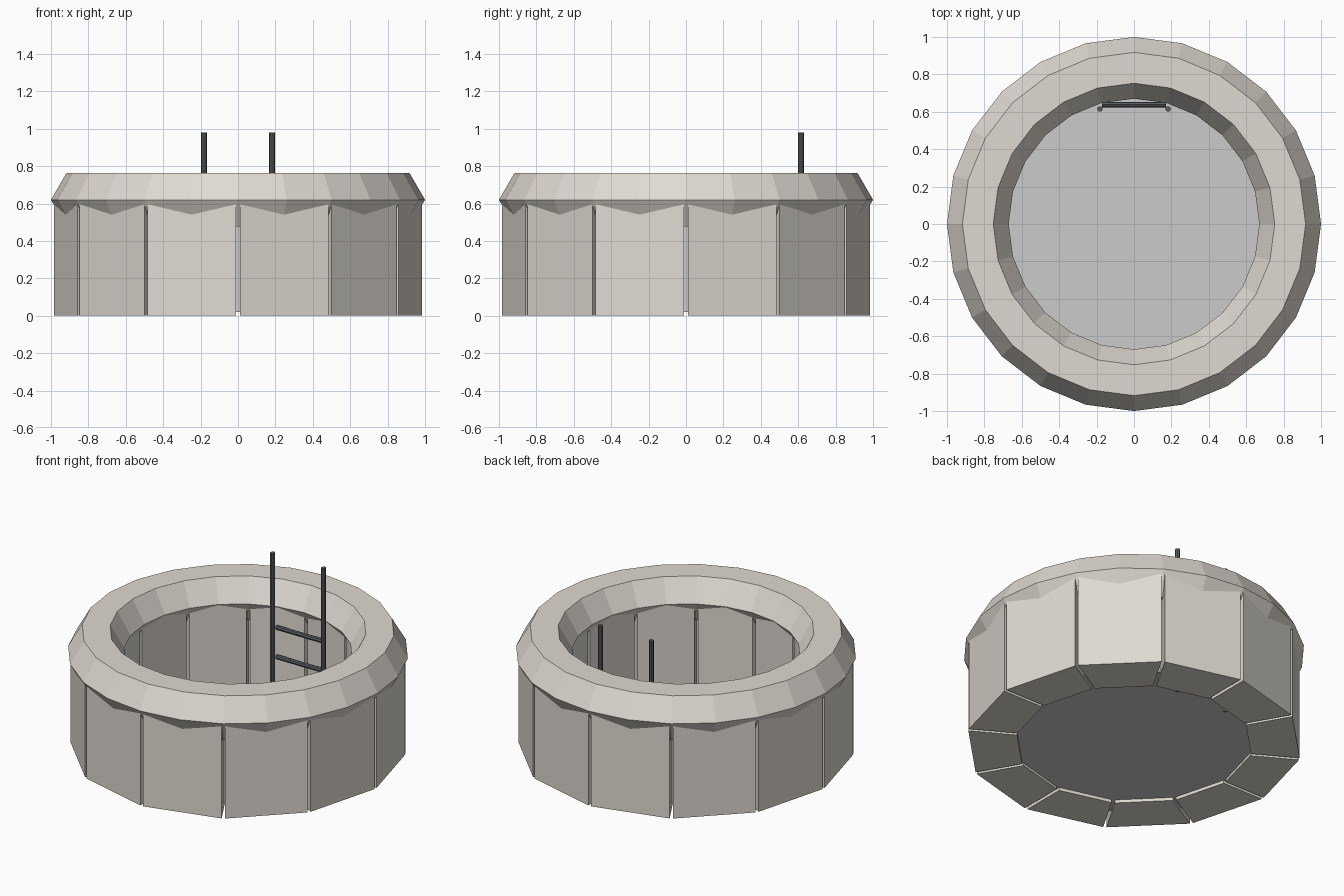
import bpy, bmesh
from math import pi, sin, cos, asin

if "Cube" in bpy.data.objects:
    bpy.data.objects.remove(bpy.data.objects["Cube"])


def material(name, color):
    m = bpy.data.materials.new(name)
    m.diffuse_color = (*color, 1)
    m.use_nodes = True
    m.node_tree.nodes["Principled BSDF"].inputs["Base Color"].default_value = m.diffuse_color
    return m


stone = material("stone", (0.74, 0.70, 0.64))
iron = material("dark_iron", (0.10, 0.11, 0.12))


def mesh_object(name, bm, mat=None):
    bmesh.ops.recalc_face_normals(bm, faces=bm.faces)
    me = bpy.data.meshes.new(name)
    bm.to_mesh(me)
    bm.free()
    ob = bpy.data.objects.new(name, me)
    bpy.context.collection.objects.link(ob)
    if mat:
        me.materials.append(mat)
    return ob


# Wall: twelve flat-faced stone blocks with narrow parallel joints
SIDES, R_OUT, R_IN, HALF_GAP, WALL_TOP = 12, 0.985, 0.695, 0.010, 0.62
for i in range(SIDES):
    a0, a1 = 2 * pi * i / SIDES, 2 * pi * (i + 1) / SIDES
    bm = bmesh.new()
    plan = []
    for r, a, s in ((R_IN, a0, 1), (R_OUT, a0, 1), (R_OUT, a1, -1), (R_IN, a1, -1)):
        t = a + s * asin(HALF_GAP / r)
        plan.append(bm.verts.new((r * cos(t), r * sin(t), 0)))
    base = bm.faces.new(plan)
    top = bmesh.ops.extrude_face_region(bm, geom=[base], use_keep_orig=True)
    verts = [v for v in top["geom"] if isinstance(v, bmesh.types.BMVert)]
    bmesh.ops.translate(bm, verts=verts, vec=(0, 0, WALL_TOP))
    mesh_object(f"wall_block_{i + 1}", bm, stone)

# Rim: low-poly ring with a hexagonal section
bpy.ops.mesh.primitive_torus_add(major_segments=24, minor_segments=6,
                                 major_radius=0.835, minor_radius=0.165,
                                 location=(0, 0, 0.62))
rim = bpy.context.object
rim.name = "stone_rim"
rim.data.materials.append(stone)
for p in rim.data.polygons:
    p.use_smooth = False

# Liner: open-topped shell behind the joints, closed by the floor
bm = bmesh.new()
bmesh.ops.create_cone(bm, cap_ends=True, segments=24, radius1=0.83, radius2=0.83, depth=0.58)
bmesh.ops.translate(bm, verts=bm.verts, vec=(0, 0, 0.31))
lid = [f for f in bm.faces if f.calc_center_median().z > 0.59]
bmesh.ops.delete(bm, geom=lid, context='FACES_ONLY')
mesh_object("liner_and_floor", bm)


# Ladder: two posts and horizontal rungs on the back wall
def rod(name, loc, length, radius, rot=(0, 0, 0)):
    bpy.ops.mesh.primitive_cylinder_add(vertices=8, radius=radius, depth=length,
                                        location=loc, rotation=rot)
    ob = bpy.context.object
    ob.name = name
    ob.data.materials.append(iron)


for side, x in (("left", -0.182), ("right", 0.182)):
    rod(f"ladder_post_{side}", (x, 0.615, 0.50), 0.96, 0.015)
for i in range(3):
    rod(f"ladder_rung_{i + 1}", (0, 0.638, 0.11 + 0.19 * i), 0.34, 0.015, (0, pi / 2, 0))
